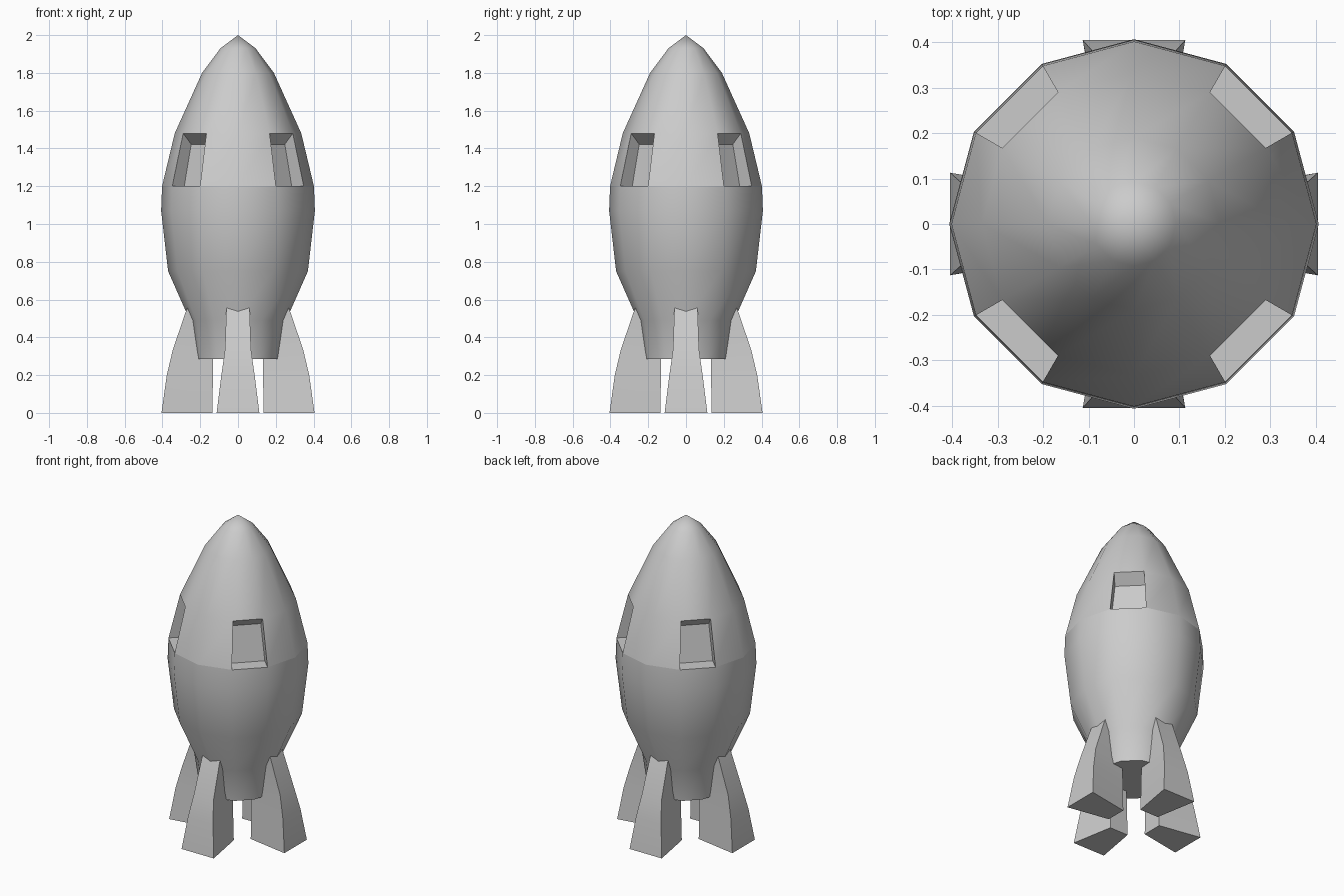
import bpy, bmesh
from math import pi, sin, cos, radians
from mathutils import Vector, Matrix

cube = bpy.data.objects.get("Cube")
if cube:
    bpy.data.objects.remove(cube, do_unlink=True)

SIDES = 12
grey = bpy.data.materials.new("plain grey")
grey.use_nodes = True
grey.diffuse_color = (0.6, 0.6, 0.6, 1)
grey.node_tree.nodes["Principled BSDF"].inputs["Base Color"].default_value = (0.6, 0.6, 0.6, 1)


def finish(bm, name):
    """Turn a bmesh into a shaded object."""
    bmesh.ops.recalc_face_normals(bm, faces=bm.faces)
    mesh = bpy.data.meshes.new(name)
    bm.to_mesh(mesh)
    bm.free()
    mesh.materials.append(grey)
    obj = bpy.data.objects.new(name, mesh)
    bpy.context.collection.objects.link(obj)
    bpy.ops.object.select_all(action='DESELECT')
    obj.select_set(True)
    bpy.context.view_layer.objects.active = obj
    bpy.ops.object.shade_smooth_by_angle(angle=radians(40))
    return obj


def lathe(profile):
    """Twelve-sided shell from (radius, height) pairs; radius 0 makes a tip."""
    bm = bmesh.new()
    rings = []
    for r, z in profile:
        count = SIDES if r else 1
        rings.append([bm.verts.new((r * cos(2 * pi * i / SIDES), r * sin(2 * pi * i / SIDES), z))
                      for i in range(count)])
    for low, high in zip(rings, rings[1:]):
        for i in range(SIDES):
            j = (i + 1) % SIDES
            top = [high[j], high[i]] if len(high) > 1 else [high[0]]
            bm.faces.new([low[i], low[j]] + top)
    return bm, rings


# Lower hull with a closed base
bm, rings = lathe([(0.225, 0.285), (0.255, 0.49), (0.37, 0.75), (0.407, 1.07), (0.402, 1.2)])
bm.faces.new(rings[0])
finish(bm, "lower_hull")

# Nose with four recessed windows on the diagonal facets
bm, rings = lathe([(0.402, 1.2), (0.335, 1.48), (0.19, 1.8), (0.093, 1.93), (0, 2.0)])
bm.faces.ensure_lookup_table()
panes = [bm.faces[i] for i in (1, 4, 7, 10)]
for pane in bmesh.ops.extrude_discrete_faces(bm, faces=panes)["faces"]:
    centre = pane.calc_center_median()
    inward = -Vector((centre.x, centre.y, 0)).normalized()
    for v in pane.verts:
        if v.co.z > 1.3:
            v.co += inward * 0.06 - Vector((0, 0, 0.058))
        else:
            v.co += inward * 0.09
finish(bm, "nose_with_windows")

# Fins: sections of (height, inner radius, outer radius, inner and outer half width)
SECTIONS = [(0, 0.135, 0.405, 0.065, 0.113), (0.2, 0.133, 0.377, 0.058, 0.088),
            (0.335, 0.13, 0.345, 0.052, 0.069), (0.54, 0.13, 0.275, 0.05, 0.062),
            (0.62, 0.13, 0.24, 0.05, 0.06)]
for k, name in enumerate(("left_fin", "back_fin", "right_fin", "front_fin")):
    bm = bmesh.new()
    loops = [[bm.verts.new(p) for p in ((a, -wa, z), (b, -wb, z), (b, wb, z), (a, wa, z))]
             for z, a, b, wa, wb in SECTIONS]
    for low, high in zip(loops, loops[1:]):
        for i in range(4):
            j = (i + 1) % 4
            bm.faces.new((low[i], low[j], high[j], high[i]))
    bm.faces.new(loops[0])
    bm.faces.new(loops[-1])
    bm.transform(Matrix.Rotation(k * pi / 2, 4, 'Z'))
    finish(bm, name)
